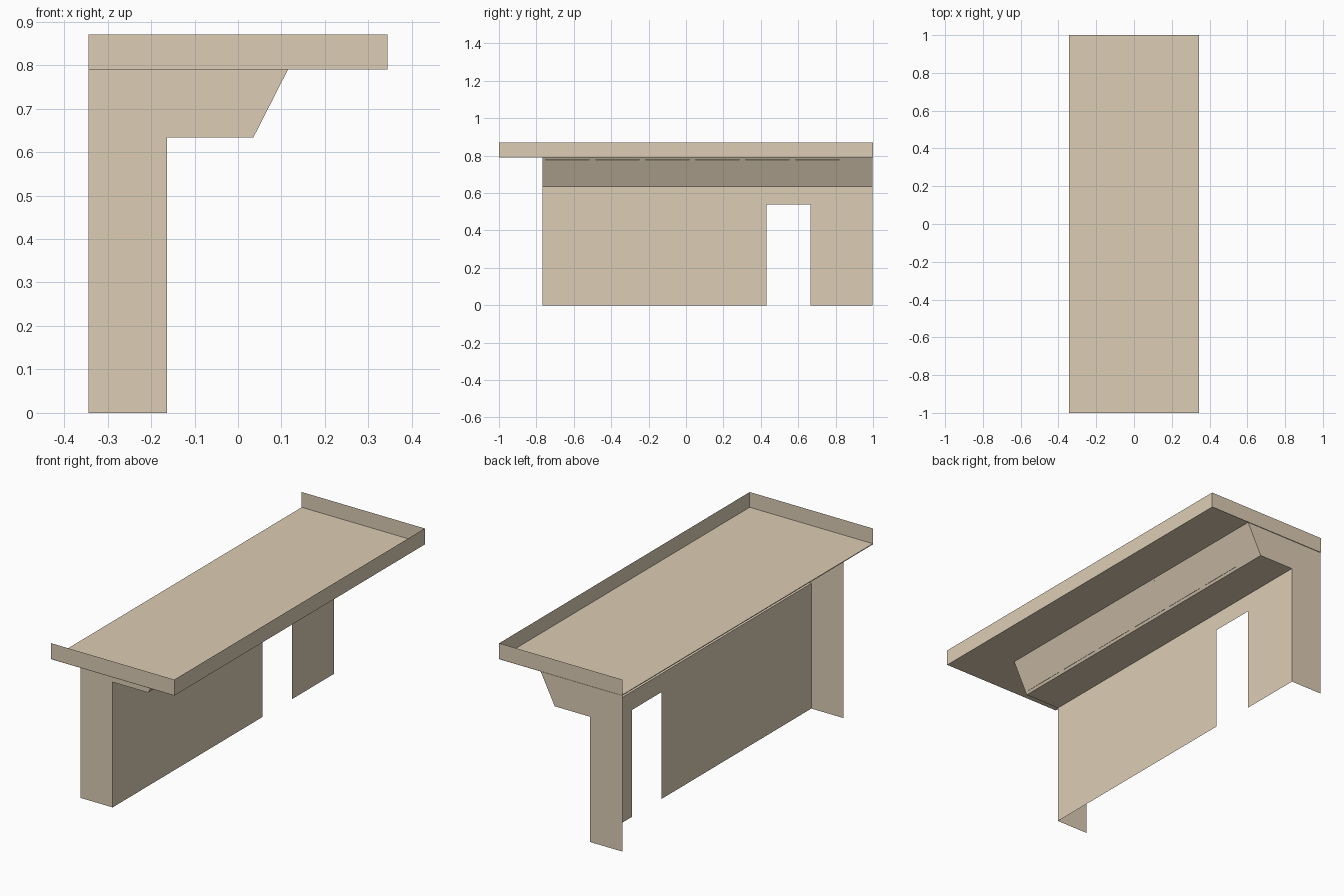
import bpy
from mathutils import Vector

if "Cube" in bpy.data.objects:
    bpy.data.objects.remove(bpy.data.objects["Cube"])

tan = bpy.data.materials.new("tan_board")
tan.diffuse_color = (0.72, 0.61, 0.46, 1)
tan.use_nodes = True
tan.node_tree.nodes["Principled BSDF"].inputs["Base Color"].default_value = tan.diffuse_color

# Main dimensions
LEFT, RIGHT = -0.344, 0.344
WALL_X = -0.163
END_Y, BACK_Y = -0.768, 0.998
SOFFIT_Z, TRAY_Z, TOP_Z = 0.633, 0.79, 0.87
BEAM_LOW, BEAM_HIGH = (0.035, SOFFIT_Z), (0.115, TRAY_Z)


def make(name, verts, faces):
    mesh = bpy.data.meshes.new(name)
    mesh.from_pydata(verts, [], faces)
    mesh.materials.append(tan)
    obj = bpy.data.objects.new(name, mesh)
    bpy.context.collection.objects.link(obj)
    return obj


def sheet(name, verts):
    """One flat polygon."""
    return make(name, verts, [range(len(verts))])


def strip(name, profile, y0, y1):
    """Open x-z profile swept along y."""
    n = len(profile)
    verts = [(x, y, z) for y in (y0, y1) for x, z in profile]
    return make(name, verts, [(i, i + n, i + n + 1, i + 1) for i in range(n - 1)])


# Counter wall with its doorway notch
sheet("counter_wall", [(WALL_X, y, z) for y, z in (
    (END_Y, 0), (0.43, 0), (0.43, 0.54), (0.665, 0.54), (0.665, 0),
    (BACK_Y, 0), (BACK_Y, SOFFIT_Z), (END_Y, SOFFIT_Z))])

# Soffit and sloped front of the overhead beam
strip("soffit_beam", [(WALL_X, SOFFIT_Z), BEAM_LOW, BEAM_HIGH], END_Y, BACK_Y)

# Two end panels sharing the bracket-shaped outline
outline = [(LEFT, 0), (WALL_X, 0), (WALL_X, SOFFIT_Z), BEAM_LOW, BEAM_HIGH, (LEFT, TRAY_Z)]
for name, y in (("front_end_panel", END_Y), ("back_end_panel", BACK_Y)):
    sheet(name, [(x, y, z) for x, z in outline])

# Roof deck: a thin board
deck_low, deck_high = TRAY_Z - 0.001, TRAY_Z + 0.003
strip("roof_deck", [(LEFT, deck_low), (RIGHT, deck_low), (RIGHT, deck_high),
                    (LEFT, deck_high), (LEFT, deck_low)], -1, 1)

# Raised rim on three sides, open on the left
rim = [(LEFT, -1), (RIGHT, -1), (RIGHT, 1), (LEFT, 1)]
make("roof_rim", [(x, y, z) for z in (TRAY_Z, TOP_Z) for x, y in rim],
     [(i, i + 1, i + 5, i + 4) for i in range(3)])

# Six thin boards fixed to the sloped face
low, high = Vector(BEAM_LOW), Vector(BEAM_HIGH)
slope = high - low
out = Vector((slope.y, -slope.x)).normalized() * 0.004
a, b = low + slope * 0.08, low + slope * 0.93
for i in range(6):
    y = -0.75 + i * 0.267
    strip(f"sign_board_{i + 1}", [a, a + out, b + out, b], y, y + 0.235)
